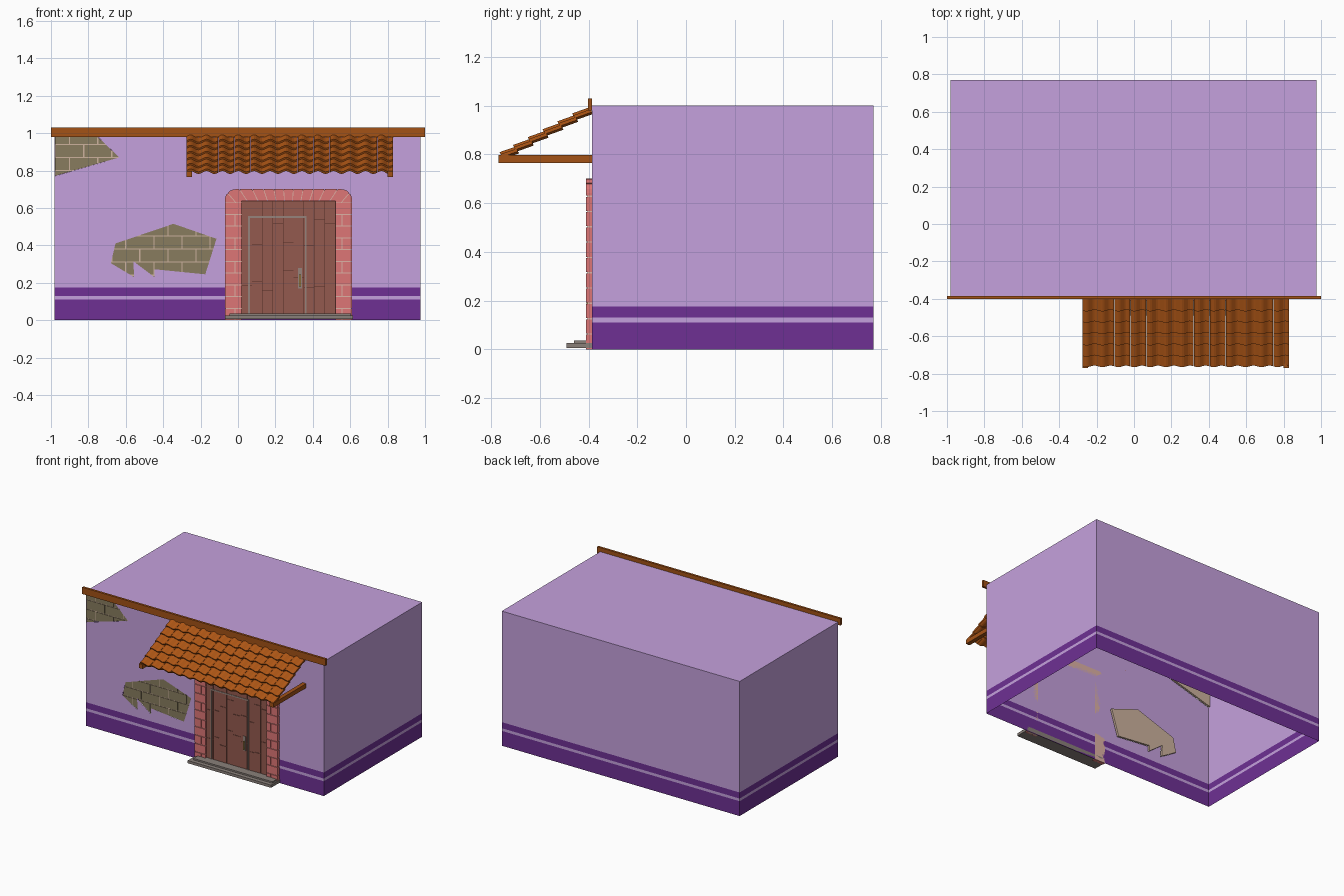
import bpy, bmesh, math, random
from mathutils import Vector

if "Cube" in bpy.data.objects:
    bpy.data.objects.remove(bpy.data.objects["Cube"])

random.seed(4)
MATS = {}


def mat(name, rgb):
    lin = [(c / 255 / 12.92 if c < 11 else ((c / 255 + 0.055) / 1.055) ** 2.4) for c in rgb]
    m = bpy.data.materials.new(name)
    m.diffuse_color = (*lin, 1)
    m.use_nodes = True
    m.node_tree.nodes["Principled BSDF"].inputs["Base Color"].default_value = m.diffuse_color
    MATS[name] = m


for n, c in dict(lilac=(197, 161, 221), purple=(110, 48, 148), wood=(163, 82, 22), tile=(178, 88, 22),
                 brick=(222, 118, 118), mortar=(222, 178, 165), stone=(136, 124, 94), lime=(205, 178, 158),
                 door=(148, 90, 78), gap=(84, 46, 38), step=(138, 128, 122), trim=(150, 132, 124),
                 brass=(205, 165, 90)).items():
    mat(n, c)


def finish(name, bm, *mats):
    bmesh.ops.recalc_face_normals(bm, faces=bm.faces)
    me = bpy.data.meshes.new(name)
    bm.to_mesh(me)
    bm.free()
    for m in mats:
        me.materials.append(MATS[m])
    ob = bpy.data.objects.new(name, me)
    bpy.context.collection.objects.link(ob)
    return ob


def prisms(name, polys, y0, y1, m):
    """Extrude front-view (x, z) outlines from y0 to y1 into one object."""
    bm = bmesh.new()
    for p in polys:
        a = [bm.verts.new((x, y0, z)) for x, z in p]
        b = [bm.verts.new((x, y1, z)) for x, z in p]
        bm.faces.new(a)
        bm.faces.new(b[::-1])
        for i in range(len(p)):
            j = (i + 1) % len(p)
            bm.faces.new((a[j], a[i], b[i], b[j]))
    return finish(name, bm, m)


def rect(x0, x1, z0, z1):
    return [(x0, z0), (x1, z0), (x1, z1), (x0, z1)]


def clip(poly, cuts):
    """Cut an outline by (point, outward normal) lines; returns the pieces left."""
    bm = bmesh.new()
    bm.faces.new([bm.verts.new((x, 0, z)) for x, z in poly])
    for (px, pz), (nx, nz) in cuts:
        bmesh.ops.bisect_plane(bm, geom=bm.verts[:] + bm.edges[:] + bm.faces[:], dist=1e-5,
                               plane_co=(px, 0, pz), plane_no=(nx, 0, nz), clear_outer=True)
    out = [[(v.co.x, v.co.z) for v in f.verts] for f in bm.faces if f.calc_area() > 1e-5]
    bm.free()
    return out


# House shell: open below, banded walls, front wall with two broken openings
X0, X1, Y0, Y1 = -0.98, 0.975, -0.385, 0.77
CORNER = [(-0.77, 1.0), (-0.635, 0.87), (X0, 0.77)]
HOLE = [(-0.68, 0.305), (-0.655, 0.41), (-0.345, 0.515), (-0.115, 0.435), (-0.175, 0.245),
        (-0.445, 0.272), (-0.447, 0.23), (-0.56, 0.315), (-0.555, 0.23)]
bm = bmesh.new()
levels = [0, 0.11, 0.13, 0.175, 1.0]
ring = [(X0, Y0), (X1, Y0), (X1, Y1), (X0, Y1)]
for k in range(4):
    for i in range(4):
        if i == 0 and k == 3:
            continue
        (ax, ay), (bx, by) = ring[i], ring[(i + 1) % 4]
        za, zb = levels[k], levels[k + 1]
        f = bm.faces.new([bm.verts.new(v) for v in
                          ((ax, ay, za), (bx, by, za), (bx, by, zb), (ax, ay, zb))])
        f.material_index = 1 if k in (0, 2) else 0
bm.faces.new([bm.verts.new((x, y, 1)) for x, y in ring])
edges = []
for loop in ([(X0, 0.175), (X1, 0.175), (X1, 1.0)] + CORNER, HOLE):
    vs = [bm.verts.new((x, Y0, z)) for x, z in loop]
    edges += [bm.edges.new((vs[i - 1], vs[i])) for i in range(len(vs))]
bmesh.ops.triangle_fill(bm, edges=edges, use_beauty=True, normal=(0, -1, 0))
bmesh.ops.remove_doubles(bm, verts=bm.verts, dist=1e-5)
finish("house_walls", bm, "lilac", "purple")

# Exposed masonry behind the broken plaster
corner_patch = [(X0 + .001, 0.999), (-0.77, 0.999), (-0.635, 0.87), (X0 + .001, 0.771)]
for name, poly in (("corner_masonry", corner_patch), ("middle_masonry", HOLE)):
    prisms(name + "_mortar", [poly], -0.381, -0.37, "lime")
    pieces, g = [], 0.003
    for r in range(3, 15):
        for c in range(-7, 1):
            x = c * 0.15 + (r % 2) * 0.075
            z = r * 0.07 - 0.04
            pieces += clip(poly, [((x + g, z), (-1, 0)), ((x + .15 - g, z), (1, 0)),
                                  ((x, z + g), (0, -1)), ((x, z + .07 - g), (0, 1))])
    prisms(name + "_blocks", pieces, -0.3845, -0.381, "stone")

# Brick door surround: mortar core, coursed jambs, radiating lintel
def surround_top(xa, xb, zt, r):
    left = [(xa + r - r * math.cos(t), zt - r + r * math.sin(t)) for t in
            [i * math.pi / 12 for i in range(7)]]
    return left + [(xa + xb - x, z) for x, z in left[::-1]]


core = [(0.018, 0), (-0.066, 0)] + surround_top(-0.066, 0.606, 0.696, 0.055)
core += [(0.606, 0), (0.522, 0), (0.522, 0.639), (0.018, 0.639)]
prisms("surround_mortar", [core], -0.404, -0.385, "mortar")
jambs, h, g = [], 0.0628, 0.0025
for r in range(10):
    za, zb = r * h + (g if r else 0), (r + 1) * h - g
    for xa, xb in ((-0.07, 0.02), (0.52, 0.61)):
        if r % 2:
            jambs.append(rect(xa, xb, za, zb))
        else:
            s = xa + (0.055 if xa < 0 else 0.035)
            jambs += [rect(xa, s - g, za, zb), rect(s + g, xb, za, zb)]
prisms("jamb_bricks", jambs, -0.41, -0.386, "brick")
lintel = [(0.02, 0.63), (-0.07, 0.63)] + surround_top(-0.07, 0.61, 0.70, 0.058)
lintel += [(0.61, 0.63), (0.52, 0.63), (0.52, 0.636), (0.02, 0.636)]
wedges, N = [], 13
for i in range(N):
    cuts = []
    for a, s in ((-48 + 96 * i / N, -1), (-48 + 96 * (i + 1) / N, 1)):
        a = math.radians(a)
        nx, nz = math.cos(a), -math.sin(a)
        cuts.append(((0.27 - s * nx * 0.002, 0.3 - s * nz * 0.002), (s * nx, s * nz)))
    wedges += clip(lintel, cuts)
prisms("lintel_bricks", wedges, -0.41, -0.386, "brick")

# Plank door with a framed leaf and handle
prisms("door_backing", [rect(0.019, 0.521, 0.03, 0.638)], -0.392, -0.386, "gap")
planks, n = [], 9
for i in range(n):
    xa, xb = 0.02 + 0.5 * i / n, 0.02 + 0.5 * (i + 1) / n - 0.002
    zs = [0.033, random.uniform(0.15, 0.3), random.uniform(0.38, 0.55), 0.637]
    planks += [rect(xa, xb, zs[k], zs[k + 1] - 0.002) for k in range(3)]
prisms("door_planks", planks, -0.396, -0.392, "door")
prisms("door_leaf_trim", [[(0.053, 0.035), (0.053, 0.557), (0.367, 0.557), (0.367, 0.035),
                           (0.357, 0.035), (0.357, 0.547), (0.063, 0.547), (0.063, 0.035)]],
       -0.399, -0.395, "trim")
prisms("handle_plate", [rect(0.321, 0.341, 0.17, 0.278)], -0.399, -0.395, "trim")
prisms("handle_grip", [rect(0.327, 0.336, 0.18, 0.245)], -0.409, -0.404, "brass")
prisms("handle_mounts", [rect(0.328, 0.335, z, z + 0.01) for z in (0.185, 0.23)], -0.405, -0.398, "brass")

# Door steps
prisms("lower_step", [rect(-0.07, 0.615, 0.005, 0.025)], -0.49, -0.385, "step")
prisms("upper_step", [rect(-0.045, 0.605, 0.025, 0.036)], -0.46, -0.385, "step")

# Eaves beam and canopy brackets
prisms("eaves_beam", [rect(-1.0, 1.0, 0.98, 1.03)], -0.402, -0.385, "wood")
prisms("canopy_brackets", [rect(x, x + 0.03, 0.765, 0.797) for x in (-0.275, 0.80)], -0.77, -0.385, "wood")

# Canopy of overlapping wavy tiles
top, low = Vector((0, -0.392, 0.985)), Vector((0, -0.756, 0.791))
d = (low - top).normalized()
nrm = Vector((0, d.z, -d.y))
COLS, ROWS, SEG = 13, 6, 8
w, L = 1.105 / COLS, (low - top).length / ROWS
bm = bmesh.new()
for c in range(COLS):
    for r in range(ROWS):
        rows = []
        for s, lift in ((r * L, 0.0), ((r + 1) * L + (0.006 if r < ROWS - 1 else 0), 0.011)):
            for thick in (0, 0.013):
                line = []
                for k in range(SEG + 1):
                    t = k / SEG
                    p = top + d * s + nrm * (lift - thick + 0.009 * math.sin(2 * math.pi * t))
                    p.x = -0.275 + w * (c + 0.01 + 0.98 * t)
                    line.append(bm.verts.new(p))
                rows.append(line)
        ut, ub, lt, lb = rows
        for k in range(SEG):
            for a, b in ((ut, lt), (lt, lb), (lb, ub), (ub, ut)):
                bm.faces.new((a[k], a[k + 1], b[k + 1], b[k]))
        bm.faces.new((ut[0], lt[0], lb[0], ub[0]))
        bm.faces.new((ut[-1], ub[-1], lb[-1], lt[-1]))
finish("canopy_tiles", bm, "tile")
